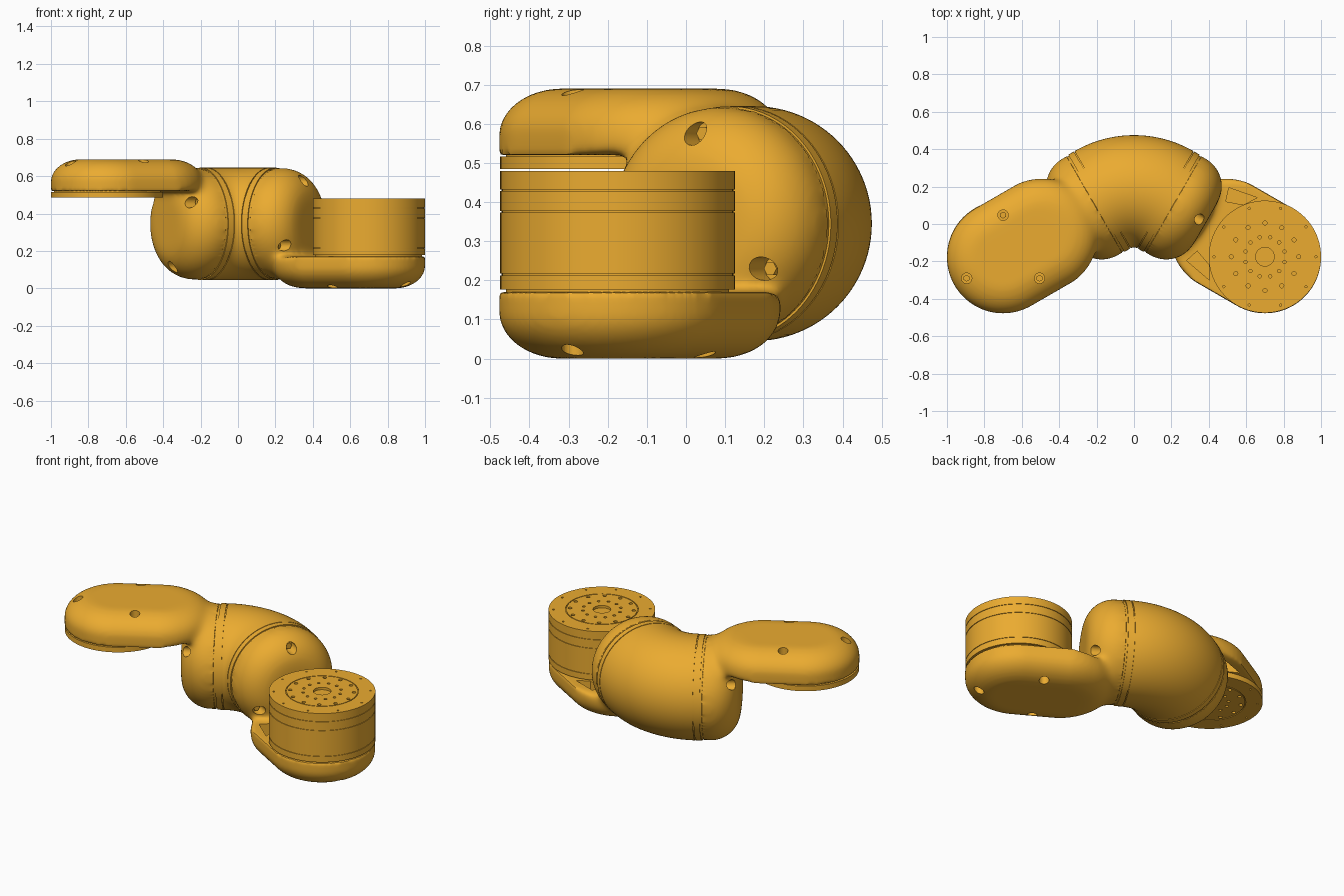
import bpy, bmesh
from math import sin, cos, pi, radians
from mathutils import Matrix, Vector

if "Cube" in bpy.data.objects:
    bpy.data.objects.remove(bpy.data.objects["Cube"])

amber = bpy.data.materials.new("amber_plastic")
amber.diffuse_color = (0.83, 0.41, 0.03, 1)
amber.use_nodes = True
amber.node_tree.nodes["Principled BSDF"].inputs["Base Color"].default_value = amber.diffuse_color
AXIS_Z = 0.345      # height of the tube axis
HUB = 0.615         # distance from elbow seam to joint centre


def finish(ob, angle=35):
    ob.data.shade_smooth()
    ob.data.set_sharp_from_angle(angle=radians(angle))


def loft(name, shells):
    """One mesh made of closed shells, each a list of equal-length rings."""
    bm = bmesh.new()
    for rings in shells:
        vs = [[bm.verts.new(p) for p in r] for r in rings]
        n = len(vs[0])
        for a, b in zip(vs, vs[1:]):
            for i in range(n):
                j = (i + 1) % n
                bm.faces.new((a[i], a[j], b[j], b[i]))
        bm.faces.new(vs[0][::-1])
        bm.faces.new(vs[-1])
    bmesh.ops.recalc_face_normals(bm, faces=bm.faces[:])
    me = bpy.data.meshes.new(name)
    bm.to_mesh(me)
    bm.free()
    me.materials.append(amber)
    ob = bpy.data.objects.new(name, me)
    bpy.context.collection.objects.link(ob)
    finish(ob)
    return ob


def lathe(profile, seg=96, along_x=False, at=(0, 0, 0)):
    """Rings from (radius, height) pairs around z, or around x."""
    out = []
    for r, h in profile:
        ring = []
        for i in range(seg):
            a = 2 * pi * i / seg
            p = (h, r * cos(a), r * sin(a)) if along_x else (r * cos(a), r * sin(a), h)
            ring.append(Vector(p) + Vector(at))
        out.append(ring)
    return out


def rod(x, y, z0, z1, r, seg=20):
    return lathe([(r, z0), (r, z1)], seg, at=(x, y, 0))


def bake(ob):
    dg = bpy.context.evaluated_depsgraph_get()
    me = bpy.data.meshes.new_from_object(ob.evaluated_get(dg))
    ob.modifiers.clear()
    ob.data = me


def cut(ob, shells):
    cutter = loft("cutter", shells)
    cutter.hide_render = True
    m = ob.modifiers.new("cut", 'BOOLEAN')
    m.operation, m.solver, m.object = 'DIFFERENCE', 'EXACT', cutter
    bake(ob)
    bpy.data.objects.remove(cutter)
    finish(ob)


# Bent middle tube
rings = []
for k in range(33):
    t = radians(-30 + 60 * k / 32)
    rings.append([((0.335 + 0.3 * cos(a)) * sin(t),
                   -0.16 + (0.335 + 0.3 * cos(a)) * cos(t),
                   AXIS_Z + 0.3 * sin(a)) for a in [2 * pi * i / 96 for i in range(96)]])
loft("elbow_tube", [rings])

# Housing in seam coordinates: x runs outward, z = 0 on the tube axis
dome = [(0.3, 0.045), (0.3, 0.08)]
dome += [(0.13 + 0.17 * cos(a), 0.08 + 0.17 * sin(a)) for a in [pi / 2 * i / 16 for i in range(1, 17)]]


def capsule(r, z, n=40):
    pts = []
    for cx, a0 in ((HUB, -pi / 2), (0.37, pi / 2)):
        pts += [(cx + r * cos(a0 + pi * i / n), r * sin(a0 + pi * i / n), z) for i in range(n + 1)]
    return pts


slab = [capsule(0.3, 0.175)]
for i in range(15):
    a = pi / 2 * i / 14
    slab.append(capsule(0.14 + 0.16 * cos(a), 0.225 + 0.12 * sin(a)))
housing = loft("left_housing", [lathe(dome, along_x=True), slab])
m = housing.modifiers.new("merge", 'REMESH')
m.mode, m.voxel_size = 'VOXEL', 0.011
bake(housing)

# Soft blend where the slab meets the dome
bm = bmesh.new()
bm.from_mesh(housing.data)
for i in range(32):
    vs = bm.verts[:] if i < 2 else [v for v in bm.verts if 0.06 < v.co.x < 0.36 - 0.004 * i]
    bmesh.ops.smooth_vert(bm, verts=vs, factor=0.5, use_axis_x=True, use_axis_y=True, use_axis_z=True)
bm.to_mesh(housing.data)
bm.free()
if not housing.data.materials:
    housing.data.materials.append(amber)

# Screw recesses and two pockets beside the joint
holes, screws = [], []
for d in (0, 120, 240):
    a = radians(d)
    x, y = HUB + 0.225 * cos(a), 0.225 * sin(a)
    holes.append(rod(x, y, 0.27, 0.4, 0.028))
    screws.append(rod(x, y, 0.26, 0.295, 0.018, 6))
    b = radians(d - 90)
    at = (0, 0.23 * cos(b), 0.23 * sin(b))
    holes.append(lathe([(0.03, 0.15), (0.03, 0.32)], 20, True, at))
    screws.append(lathe([(0.019, 0.14), (0.019, 0.175)], 6, True, at))
for s in (1, -1):
    quad = [(0.262, 0.225), (0.42, 0.255), (0.375, 0.185), (0.285, 0.153)]
    holes.append([[(x, s * y, z) for x, y in quad] for z in (0.13, 0.25)])
cut(housing, holes)
screw_set = loft("left_screws", [r for r in screws])

# Seam band between elbow and housing
band = loft("left_seam_band", [lathe(
    [(0.294, -0.01), (0.294, 0.005), (0.3, 0.005), (0.3, 0.039), (0.294, 0.039), (0.294, 0.06)],
    along_x=True)])

# Place the left set, then turn it over for the right set
left = Matrix.Translation((-0.1675, 0.13, AXIS_Z)) @ Matrix.Rotation(radians(210), 4, 'Z')
flip = (Matrix.Translation((0, 0, AXIS_Z)) @ Matrix.Rotation(pi, 4, 'Y')
        @ Matrix.Translation((0, 0, -AXIS_Z)))
for ob in (housing, screw_set, band):
    ob.matrix_world = left
    twin = ob.copy()
    twin.name = ob.name.replace("left", "right")
    bpy.context.collection.objects.link(twin)
    twin.matrix_world = flip @ left


def bolt_pattern(cx, cy, z0, z1):
    out = [rod(cx, cy, z0, z1, 0.05, 32)]
    for count, rad, size in ((12, 0.18, 0.011), (12, 0.108, 0.009), (10, 0.272, 0.006)):
        for i in range(count):
            a = 2 * pi * (i + (0.5 if rad == 0.108 else 0)) / count
            out.append(rod(cx + rad * cos(a), cy + rad * sin(a), z0, z1, size, 12))
    return out


# Right joint drum with grooves and bolt face
CY = -0.175
drum = [(0.285, 0.16), (0.285, 0.177), (0.3, 0.177)]
for z in (0.215, 0.375, 0.43):
    drum += [(0.3, z - 0.002), (0.296, z - 0.002), (0.296, z + 0.002), (0.3, z + 0.002)]
drum += [(0.3, 0.48), (0.205, 0.48), (0.205, 0.475), (0.2, 0.475), (0.2, 0.48)]
joint = loft("right_joint_drum", [lathe(drum, at=(0.7, CY, 0))])
cut(joint, bolt_pattern(0.7, CY, 0.465, 0.5))

# Left mounting plate, bolt face downward
plate = [(0.285, 0.535), (0.285, 0.516), (0.3, 0.516), (0.3, 0.485),
         (0.205, 0.485), (0.205, 0.49), (0.2, 0.49), (0.2, 0.485)]
mount = loft("left_mounting_plate", [lathe(plate, at=(-0.7, CY, 0))])
cut(mount, bolt_pattern(-0.7, CY, 0.47, 0.5))
